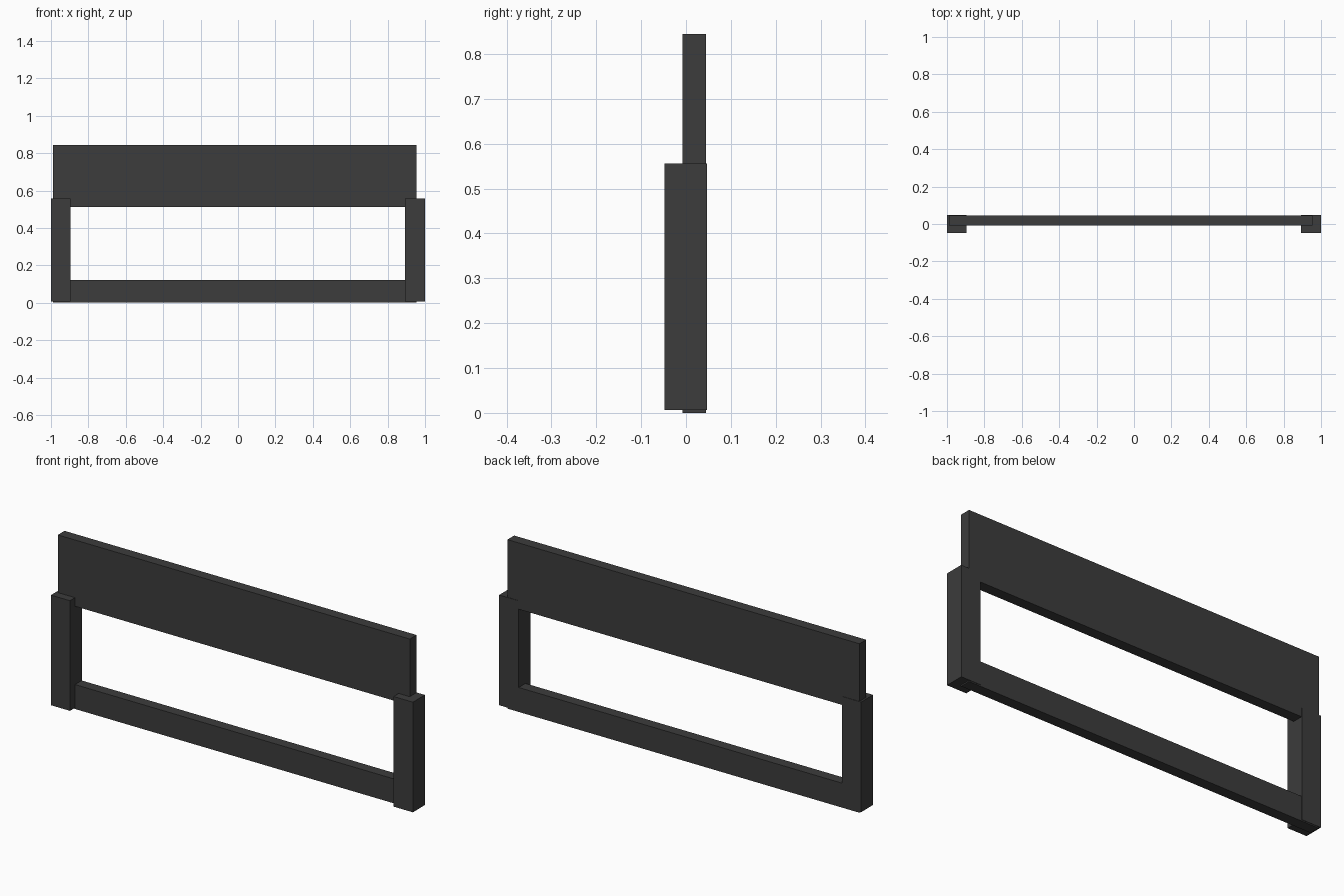
import bpy

if "Cube" in bpy.data.objects:
    bpy.data.objects.remove(bpy.data.objects["Cube"])

# Dark shared finish
dark = bpy.data.materials.new("dark_finish")
dark.diffuse_color = (0.045, 0.045, 0.045, 1)
dark.use_nodes = True
dark.node_tree.nodes["Principled BSDF"].inputs["Base Color"].default_value = dark.diffuse_color


def box(name, x, y, z):
    """Box from (min, max) ranges on each axis."""
    bpy.ops.mesh.primitive_cube_add(size=1, location=[(a + b) / 2 for a, b in (x, y, z)])
    ob = bpy.context.object
    ob.name = name
    ob.scale = [b - a for a, b in (x, y, z)]
    bpy.ops.object.transform_apply(location=False, rotation=False, scale=True)
    ob.data.materials.append(dark)
    return ob


# Tall top board and low bottom rail share length and thickness
SPAN, THICK = (-0.99, 0.955), (-0.008, 0.045)
box("top_panel", SPAN, THICK, (0.513, 0.844))
box("bottom_rail", SPAN, THICK, (0.0, 0.122))

# Thicker end posts
for name, x in (("left_post", (-1.0, -0.895)), ("right_post", (0.893, 1.0))):
    box(name, x, (-0.048, 0.047), (0.006, 0.556))
